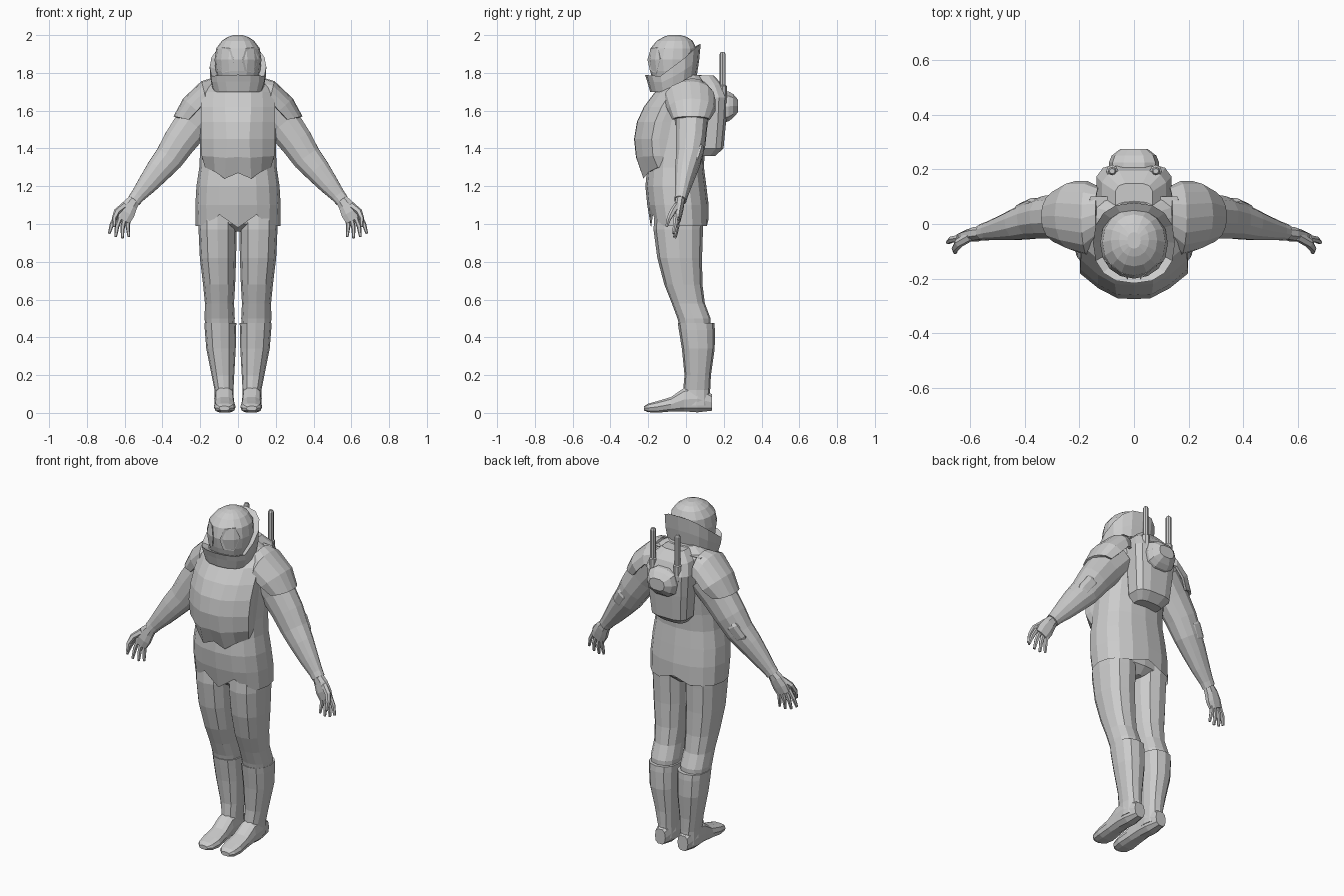
import bpy, bmesh
from math import sin, cos, pi, copysign, sqrt
from mathutils import Vector


def make(name, rings, mirror=False, closed=True, caps=(True, True), solid=0):
    """Skin a list of equal-length point rings into a flat-shaded object."""
    bm = bmesh.new()
    vs = [[bm.verts.new(p) for p in r] for r in rings]
    n = len(rings[0])
    for a, b in zip(vs, vs[1:]):
        for i in range(n if closed else n - 1):
            j = (i + 1) % n
            bm.faces.new((a[i], a[j], b[j], b[i]))
    if closed and caps[0]:
        bm.faces.new(vs[0])
    if closed and caps[1]:
        bm.faces.new(vs[-1])
    bmesh.ops.recalc_face_normals(bm, faces=bm.faces)
    me = bpy.data.meshes.new(name)
    bm.to_mesh(me)
    bm.free()
    ob = bpy.data.objects.new(name, me)
    bpy.context.collection.objects.link(ob)
    if solid:
        m = ob.modifiers.new("Thickness", 'SOLIDIFY')
        m.thickness, m.offset = solid, 0
    if mirror:
        ob.modifiers.new("Mirror", 'MIRROR')
    return ob


def unit(n, p=1.0, off=0.0):
    """Superellipse points, starting at the front (-y)."""
    out = []
    for i in range(n):
        a = 2 * pi * (i + off) / n
        s, c = sin(a), -cos(a)
        out.append((copysign(abs(s) ** p, s), copysign(abs(c) ** p, c)))
    return out


def level(z, hx, y0, y1, cx=0, n=16, p=0.85, off=0):
    """Horizontal ring."""
    return [Vector((cx + hx * u, (y0 + y1) / 2 + (y1 - y0) / 2 * v, z)) for u, v in unit(n, p, off)]


def upright(y, x0, x1, z0, z1, n=10, p=0.75):
    """Ring facing along y."""
    return [Vector(((x0 + x1) / 2 + (x1 - x0) / 2 * u, y, (z0 + z1) / 2 + (z1 - z0) / 2 * v))
            for u, v in unit(n, p, 0.5)]


def tube(name, path, n=10):
    """Limb along a path of (x, y, z, in-plane radius, depth radius), mirrored."""
    pts = [Vector(q[:3]) for q in path]
    rings = []
    for k, q in enumerate(path):
        d = (pts[min(k + 1, len(pts) - 1)] - pts[max(k - 1, 0)]).normalized()
        side = Vector((0, 1, 0)).cross(d).normalized()
        dep = d.cross(side)
        rings.append([pts[k] + side * q[3] * u + dep * q[4] * v for u, v in unit(n, 0.9, 0.5)])
    return make(name, rings, mirror=True)


# Jacket with a notched, open hem
jacket = [level(*r) for r in [
    (0.99, .224, -.185, .12), (1.1, .226, -.205, .12), (1.2, .22, -.215, .108), (1.3, .205, -.205, .095),
    (1.4, .2, -.2, .1), (1.55, .2, -.165, .12), (1.66, .195, -.12, .13), (1.74, .17, -.06, .115),
    (1.79, .09, -.05, .08)]]
for i, dz in ((0, -.01), (1, .06), (15, .06), (8, .035)):
    jacket[0][i].z += dz
make("jacket", jacket, caps=(False, True))
make("pelvis", [level(.96, .03, -.10, .05), level(1.0, .17, -.155, .09), level(1.1, .2, -.175, .095)])

# Faceted chest plate with a pointed lower edge: z, corner x/y, front x/y
plate = []
for z, xc, yc, xf, yf, dip in [
        (1.755, .17, .0, .06, -.05, 0), (1.70, .19, -.08, .07, -.16, 0), (1.62, .195, -.13, .07, -.22, 0),
        (1.54, .197, -.165, .065, -.257, 0), (1.45, .197, -.182, .06, -.272, 0),
        (1.36, .192, -.175, .065, -.262, .01), (1.30, .175, -.15, .07, -.225, .06)]:
    half = [(xc - .01, yc + .1, z), (xc, yc + .04, z), (xc, yc, z),
            ((xc + xf) / 2, (yc + yf) / 2 - .01, z - dip * .4), (xf, yf, z - dip)]
    plate.append(half + [(0, yf - .003, z - dip * .5)] + [(-x, y, w) for x, y, w in reversed(half)])
make("chest_plate", plate)

# Helmet dome
dome = [(1.74, .10, -.17, .03), (1.81, .118, -.19, .05), (1.87, .124, -.2, .058), (1.93, .115, -.188, .055),
        (1.97, .085, -.155, .035), (1.99, .055, -.12, .005), (2.0, .025, -.09, -.03)]
make("helmet_dome", [level(*r, p=.95) for r in dome])


def dome_y(x, z):
    """Front surface of the dome."""
    for a, b in zip(dome, dome[1:]):
        if a[0] <= z <= b[0]:
            t = (z - a[0]) / (b[0] - a[0])
            hx, y0, y1 = [p + (q - p) * t for p, q in zip(a[1:], b[1:])]
            return (y0 + y1) / 2 - (y1 - y0) / 2 * sqrt(max(0, 1 - (x / hx) ** 2))


# Two angled eye panels
eye = [(.022, 1.87), (.04, 1.93), (.085, 1.935), (.108, 1.88), (.085, 1.80), (.035, 1.81)]
make("eye_panel", [[(x, dome_y(x, z) + d, z) for x, z in eye] for d in (.03, -.006)], mirror=True)


# Helmet jaw guard, its rim rising to the back of the head
def rim(y):
    knots = [(-.3, 1.80), (-.215, 1.79), (-.14, 1.78), (0, 1.885), (.075, 1.955), (.3, 1.96)]
    for (a, p), (b, q) in zip(knots, knots[1:]):
        if a <= y <= b:
            return p + (q - p) * (y - a) / (b - a)


low = level(1.70, .132, -.19, .05)
for v in low:
    v.z += max(0, v.y + .06) * .35
mid = level(0, .148, -.205, .07)
top = level(0, .15, -.217, .078)
inner = level(0, .115, -.18, .05)
for l, m, t, i in zip(low, mid, top, inner):
    t.z = rim(t.y)
    m.z = l.z + (t.z - l.z) * .6
    i.z = t.z - .015
make("helmet_jaw_guard", [low, mid, top, inner], caps=(True, False))
make("neck", [level(1.64, .13, -.14, .09), level(1.76, .11, -.14, .05)])

# Legs: z, half width, front y, back y, centre x
make("leg", [level(*r, n=12) for r in [
    (1.08, .095, -.165, .095, .11), (.97, .101, -.172, .09, .108), (.82, .096, -.152, .085, .106),
    (.68, .085, -.115, .087, .1), (.58, .077, -.075, .1, .098), (.5, .08, -.045, .13, .097),
    (.44, .075, -.03, .13, .096)]], mirror=True)
make("boot_shaft", [level(*r, n=12) for r in [
    (.475, .084, -.043, .15, .093), (.44, .083, -.038, .153, .093), (.34, .078, -.022, .152, .09),
    (.2, .06, -.008, .132, .08), (.12, .05, -.015, .128, .074), (.04, .05, -.02, .128, .074)]], mirror=True)
make("boot_foot", [upright(*r) for r in [
    (.137, .04, .108, .01, .10), (.06, .022, .126, 0, .15), (-.01, .022, .125, .006, .135),
    (-.08, .018, .125, .006, .085), (-.15, .012, .128, 0, .064), (-.2, .022, .12, .003, .05),
    (-.222, .045, .1, .012, .036)]], mirror=True)

# Arms and hands
tube("arm", [(.16, .03, 1.62, .10, .10), (.24, .03, 1.53, .1, .085), (.31, .025, 1.435, .09, .08),
             (.365, .015, 1.35, .08, .07), (.42, 0, 1.285, .07, .06), (.48, -.015, 1.21, .055, .046),
             (.53, -.025, 1.15, .04, .034), (.55, -.03, 1.125, .037, .032)], n=12)
tube("elbow_pad", [(.345, .075, 1.42, .025, .012), (.36, .075, 1.395, .042, .022),
                   (.40, .058, 1.335, .042, .02), (.415, .048, 1.31, .025, .01)], n=8)
tube("palm", [(.54, -.03, 1.14, .03, .025), (.57, -.035, 1.1, .042, .026), (.592, -.042, 1.06, .05, .024),
              (.612, -.045, 1.02, .045, .016)], n=8)
for k, (x0, z0, x1, z1) in enumerate([(.578, 1.05, .578, .932), (.598, 1.04, .612, .925),
                                      (.621, 1.04, .648, .932), (.64, 1.05, .682, .95)]):
    y = -.04 - .004 * k
    tube("finger_%d" % (k + 1), [(x0, y, z0, .013, .013),
                                 ((x0 + x1) / 2 + .006, y - .005, (z0 + z1) / 2, .012, .012),
                                 (x1, y - .015, z1, .007, .008)], n=6)
tube("thumb", [(.60, -.045, 1.1, .018, .018), (.642, -.07, 1.065, .017, .017),
               (.655, -.09, 1.03, .013, .013), (.655, -.103, .985, .008, .008)], n=6)

# Shoulder pads: arcs from front, over the top, to the back
pad = []
for (xl, zl), (xt, zt), y0, y1 in [((.13, 1.66), (.14, 1.765), -.06, .13), ((.17, 1.65), (.19, 1.75), -.11, .15),
                                   ((.215, 1.60), (.285, 1.66), -.09, .15), ((.26, 1.553), (.335, 1.567), -.065, .12)]:
    arc = []
    for i in range(9):
        a = pi * i / 8
        s = sin(a) ** .8 if 0 < i < 8 else 0
        arc.append((xl + (xt - xl) * s, (y0 + y1) / 2 - (y1 - y0) / 2 * cos(a), zl + (zt - zl) * s))
    pad.append(arc)
make("shoulder_pad", pad, mirror=True, closed=False, solid=.014)

# Backpack, rear pouch and twin antennas
make("backpack", [level(*r, n=12, p=.6, off=.5) for r in [
    (1.36, .08, .05, .155), (1.40, .115, .05, .2), (1.55, .13, .05, .215), (1.67, .14, .05, .222),
    (1.735, .12, .04, .195), (1.785, .07, .04, .15)]])
make("backpack_pouch", [upright(*r) for r in [
    (.18, -.09, .09, 1.53, 1.71), (.225, -.092, .092, 1.54, 1.705), (.25, -.082, .082, 1.56, 1.69),
    (.275, -.05, .05, 1.59, 1.66)]])
make("antenna", [level(z, r, .194 - r, .194 + r, .08, n=8, p=1) for z, r in
                 [(1.64, .022), (1.73, .022), (1.735, .016), (1.9, .016), (1.91, .01)]], mirror=True)
